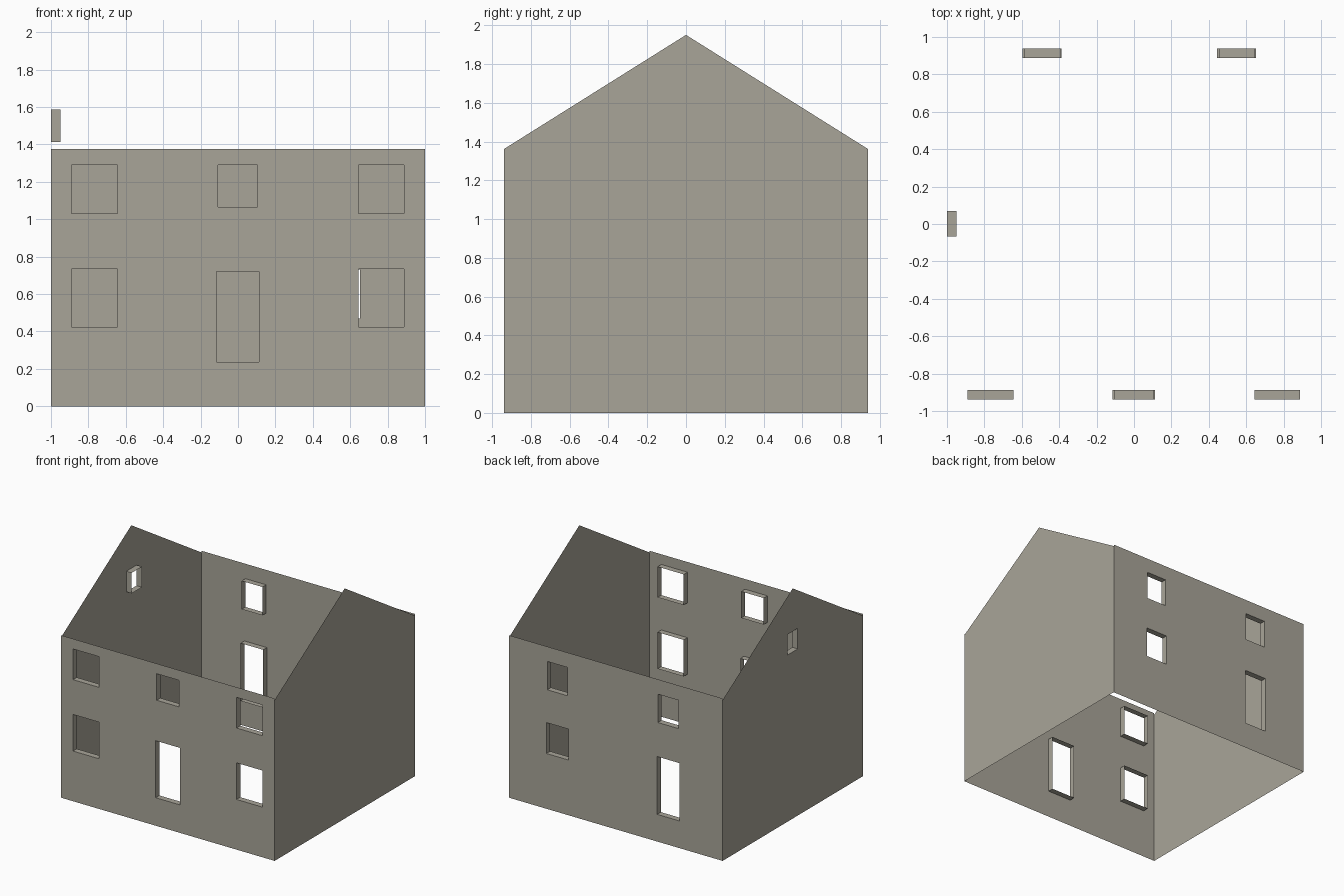
import bpy, bmesh, math
from mathutils import Matrix, Vector

if "Cube" in bpy.data.objects:
    bpy.data.objects.remove(bpy.data.objects["Cube"])

HALF_X, HALF_Y = 1.0, 0.938
EAVE, WALL_TOP, RIDGE = 1.362, 1.376, 1.95
DEPTH = 0.05

stone = bpy.data.materials.new("warm_grey_stone")
stone.diffuse_color = (0.395, 0.375, 0.317, 1)
stone.use_nodes = True
stone.node_tree.nodes["Principled BSDF"].inputs["Base Color"].default_value = stone.diffuse_color


def wall(name, outline, holes, angle, dist):
    """Thin wall drawn in 2D (u across, v up), with openings and inward reveals."""
    bm = bmesh.new()
    bm.faces.new([bm.verts.new((u, v, 0)) for u, v in outline])

    # cut along the opening edges, then drop the cells inside openings
    for u0, u1, v0, v1 in holes:
        for co, no in (((u0, 0, 0), (1, 0, 0)), ((u1, 0, 0), (1, 0, 0)),
                       ((0, v0, 0), (0, 1, 0)), ((0, v1, 0), (0, 1, 0))):
            bmesh.ops.bisect_plane(bm, geom=bm.verts[:] + bm.edges[:] + bm.faces[:],
                                   dist=1e-5, plane_co=co, plane_no=no)
    inside = []
    for f in bm.faces:
        c = f.calc_center_median()
        if any(a < c.x < b and lo < c.y < hi for a, b, lo, hi in holes):
            inside.append(f)
    bmesh.ops.delete(bm, geom=inside, context='FACES')

    # reveals: four-sided open tubes facing the middle of each opening
    for u0, u1, v0, v1 in holes:
        mid = Vector(((u0 + u1) / 2, (v0 + v1) / 2, -DEPTH / 2))
        ring = [(u0, v0), (u1, v0), (u1, v1), (u0, v1)]
        for (a, b), (c, d) in zip(ring, ring[1:] + ring[:1]):
            f = bm.faces.new([bm.verts.new(p) for p in
                              ((a, b, 0), (c, d, 0), (c, d, -DEPTH), (a, b, -DEPTH))])
            f.normal_update()
            if f.normal.dot(mid - f.calc_center_median()) < 0:
                f.normal_flip()

    # stand the wall up and turn it to its side of the house
    bm.transform(Matrix.Rotation(angle, 4, 'Z') @ Matrix.Translation((0, -dist, 0))
                 @ Matrix.Rotation(math.pi / 2, 4, 'X'))
    mesh = bpy.data.meshes.new(name)
    bm.to_mesh(mesh)
    bm.free()
    mesh.materials.append(stone)
    bpy.context.collection.objects.link(bpy.data.objects.new(name, mesh))


long_side = [(-HALF_X, 0), (HALF_X, 0), (HALF_X, WALL_TOP), (-HALF_X, WALL_TOP)]
gable = [(-HALF_Y, 0), (HALF_Y, 0), (HALF_Y, EAVE), (0, RIDGE), (-HALF_Y, EAVE)]

# openings as (u0, u1, v0, v1); u runs left to right seen from outside
front_openings = [(-0.115, 0.113, 0.237, 0.72), (-0.106, 0.104, 1.065, 1.29)]
for u0, u1 in ((-0.89, -0.645), (0.643, 0.888)):
    front_openings += [(u0, u1, 0.425, 0.735), (u0, u1, 1.03, 1.29)]
back_openings = [(-0.652, -0.445, 0.468, 0.73), (-0.643, -0.455, 1.01, 1.25),
                 (0.387, 0.597, 0.23, 0.72), (0.393, 0.587, 1.01, 1.25)]
gable_openings = [(-0.07, 0.067, 1.412, 1.586)]

wall("front_wall", long_side, front_openings, 0, HALF_Y)
wall("back_wall", long_side, back_openings, math.pi, HALF_Y)
wall("left_gable_wall", gable, gable_openings, -math.pi / 2, HALF_X)
wall("right_gable_wall", gable, [], math.pi / 2, HALF_X)
